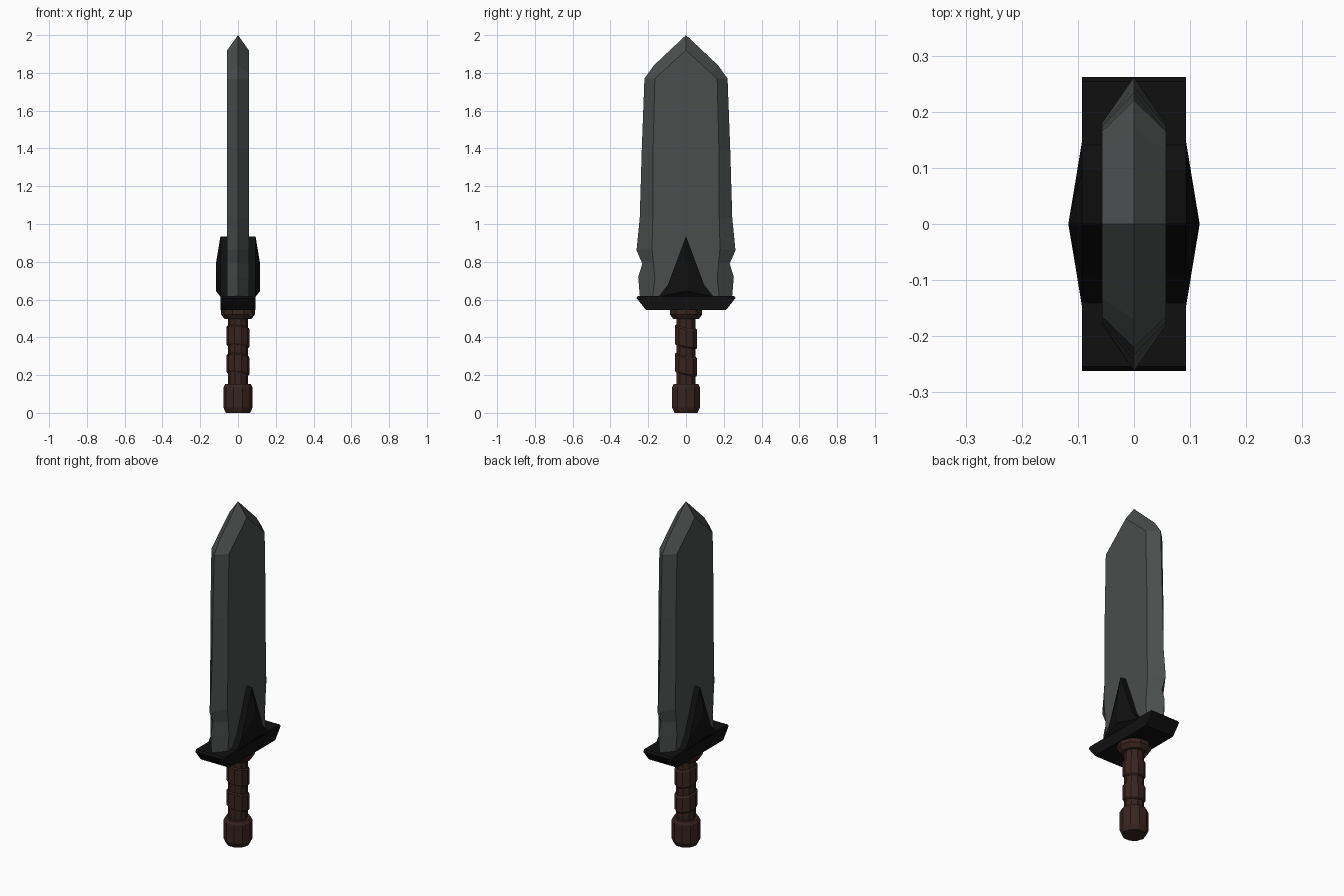
import bpy, bmesh, math

if "Cube" in bpy.data.objects:
    bpy.data.objects.remove(bpy.data.objects["Cube"])


def material(name, rgb):
    m = bpy.data.materials.new(name)
    m.diffuse_color = (*rgb, 1)
    m.use_nodes = True
    m.node_tree.nodes["Principled BSDF"].inputs["Base Color"].default_value = m.diffuse_color
    return m


STEEL = material("dark_steel", (0.07, 0.075, 0.075))
IRON = material("black_iron", (0.005, 0.005, 0.005))
LEATHER = material("brown_leather", (0.04, 0.018, 0.014))


def make(name, verts, faces, mat, fix_normals=True):
    me = bpy.data.meshes.new(name)
    me.from_pydata(verts, [], faces)
    bm = bmesh.new()
    bm.from_mesh(me)
    bmesh.ops.remove_doubles(bm, verts=bm.verts, dist=1e-5)
    if fix_normals:
        bmesh.ops.recalc_face_normals(bm, faces=bm.faces)
    bm.to_mesh(me)
    bm.free()
    me.validate()
    me.materials.append(mat)
    ob = bpy.data.objects.new(name, me)
    bpy.context.collection.objects.link(ob)
    return ob


def loft(name, rings, mat, cap_end=True):
    n = len(rings[0])
    verts = [v for r in rings for v in r]
    faces = [(k * n + i, k * n + (i + 1) % n, (k + 1) * n + (i + 1) % n, (k + 1) * n + i)
             for k in range(len(rings) - 1) for i in range(n)]
    faces.append(tuple(range(n)))
    if cap_end:
        faces.append(tuple(range(len(verts) - n, len(verts))))
    return make(name, verts, faces, mat)


def turned(name, profile, mat, sides=10, tilt=0.0):
    rings = []
    for r, z in profile:
        ring = []
        for i in range(sides):
            a = 2 * math.pi * i / sides
            x, y = r * math.cos(a), r * math.sin(a)
            ring.append((x, y, z - tilt * (y + 0.5 * x)))
        rings.append(ring)
    return loft(name, rings, mat)


# Blade: hexagonal section, rows of (edge z, edge y, flat z, flat y)
T = 0.057
rows = [(0.60, 0.243, 0.60, 0.178), (0.72, 0.253, 0.71, 0.165), (0.79, 0.231, 0.79, 0.172),
        (0.86, 0.262, 0.87, 0.180), (1.03, 0.245, 1.03, 0.176), (1.40, 0.234, 1.40, 0.174),
        (1.77, 0.220, 1.77, 0.165), (1.84, 0.170, 1.80, 0.132), (2.00, 0.0, 1.92, 0.0)]
loft("blade", [[(0, e, ze), (T, f, zf), (T, -f, zf), (0, -e, ze), (-T, -f, zf), (-T, f, zf)]
               for ze, e, zf, f in rows], STEEL, cap_end=False)

# Crossguard: tapered bar extruded along x
outline = [(0.212, 0.545), (0.262, 0.608), (0.254, 0.62),
           (-0.254, 0.62), (-0.262, 0.608), (-0.212, 0.545)]
loft("crossguard", [[(x, y, z) for y, z in outline] for x in (-0.093, 0.093)], IRON)

# Guard spike: one quarter with a raised ridge, mirrored across x and y
W, R = 0.093, 0.117
quarter = [(W, 0, 0.615), (R, 0, 0.645), (R, 0, 0.79), (W, 0, 0.935),
           (W, 0.145, 0.615), (W, 0.095, 0.68),
           (0, 0.145, 0.615), (0, 0.095, 0.68), (0, 0, 0.935)]
spike = make("guard_spike", quarter,
             [(0, 4, 1), (1, 4, 5, 2), (2, 5, 3), (5, 4, 6, 7), (3, 5, 7, 8)],
             IRON, fix_normals=False)
mirror = spike.modifiers.new("mirror", 'MIRROR')
mirror.use_axis = (True, True, False)

# Grip, wraps, collar and pommel
turned("grip", [(0.053, 0.10), (0.053, 0.53)], LEATHER)
for i, (low, high) in enumerate([(0.205, 0.305), (0.35, 0.455)]):
    turned(f"grip_wrap_{i + 1}", [(0.056, low), (0.062, low + 0.008),
                                  (0.062, high - 0.008), (0.056, high)], LEATHER, tilt=0.2)
turned("collar", [(0.072, 0.498), (0.09, 0.522), (0.09, 0.55)], LEATHER)
turned("pommel", [(0.064, 0.0), (0.077, 0.028), (0.077, 0.135), (0.068, 0.152)], LEATHER)
